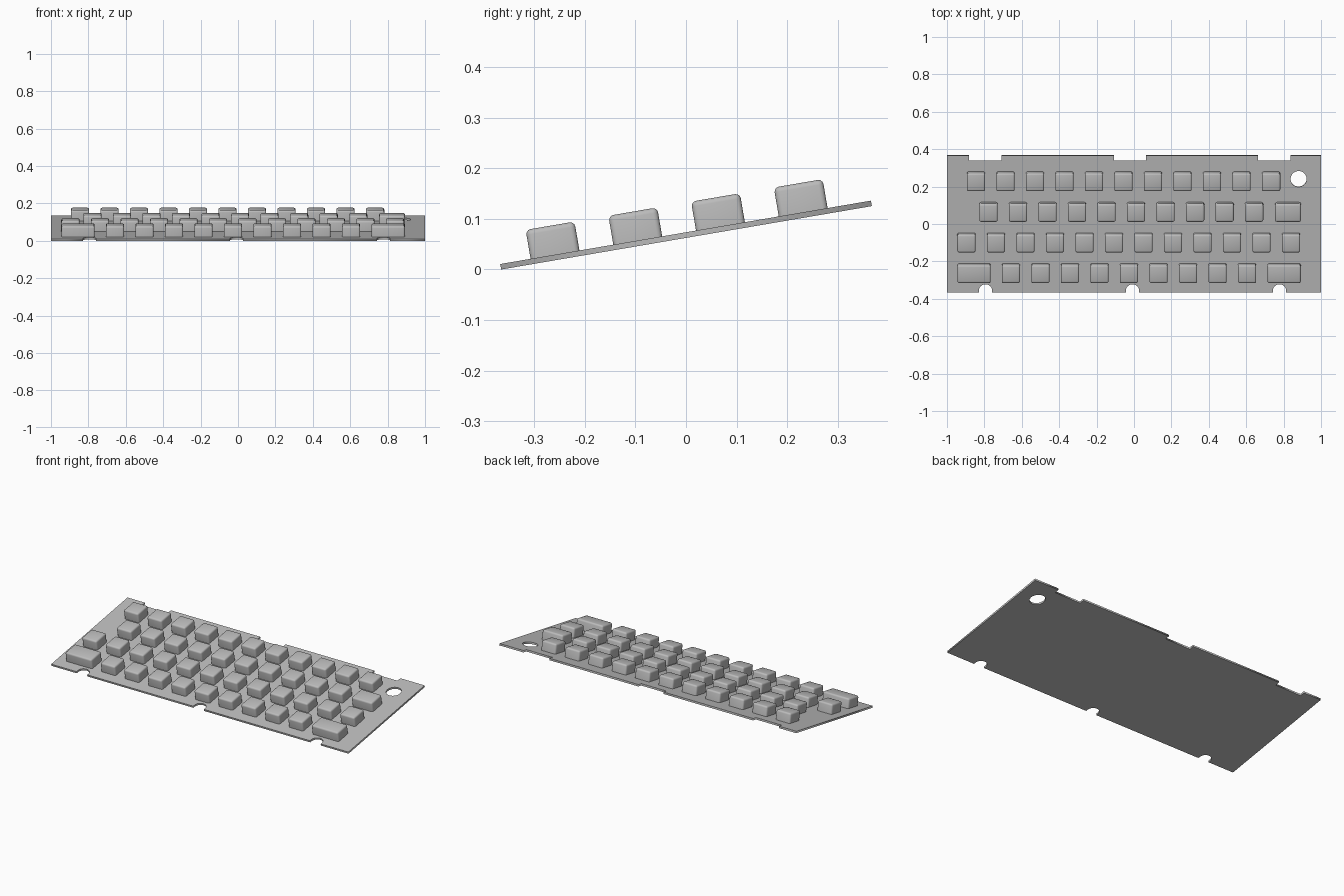
import bpy, bmesh
from math import radians, sin, cos, pi
from mathutils import Matrix, Vector

if "Cube" in bpy.data.objects:
    bpy.data.objects.remove(bpy.data.objects["Cube"])

TILT = radians(9.7)
HALF_X, HALF_Y, THICK = 1.0, 0.372, 0.011
KEY, KEY_H, PITCH = 0.098, 0.058, 0.1578
# Everything is laid out flat, then tilted up toward the back
FRAME = Matrix.Translation((0, 0.001, HALF_Y * sin(TILT))) @ Matrix.Rotation(TILT, 4, 'X')

grey = bpy.data.materials.new("plain grey")
grey.use_nodes = True
colour = (0.5, 0.5, 0.5, 1)
grey.diffuse_color = colour
grey.node_tree.nodes["Principled BSDF"].inputs["Base Color"].default_value = colour


def arc(cx, cy, r, start, end, steps):
    return [(cx + r * cos(start + (end - start) * i / steps),
             cy + r * sin(start + (end - start) * i / steps)) for i in range(steps + 1)]


# Plate outline: round slots along the front, shallow notches along the back
outline = [(-HALF_X, -HALF_Y)]
for x in (-0.794, -0.008, 0.778):
    outline.append((x - 0.036, -HALF_Y))
    outline += arc(x, -HALF_Y + 0.01, 0.036, pi, 0, 16)
    outline.append((x + 0.036, -HALF_Y))
outline += [(HALF_X, -HALF_Y), (HALF_X, HALF_Y)]
for a, b in ((0.837, 0.663), (0.064, -0.106), (-0.708, -0.882)):
    low = HALF_Y - 0.028
    outline += [(a, HALF_Y), (a, low), (b, low), (b, HALF_Y)]
outline.append((-HALF_X, HALF_Y))
hole = arc(0.88, 0.245, 0.043, 0, 2 * pi, 32)[:-1]

curve = bpy.data.curves.new("plate", 'CURVE')
curve.dimensions, curve.fill_mode, curve.extrude = '2D', 'BOTH', THICK / 2
for loop in (outline, hole):
    spline = curve.splines.new('POLY')
    spline.points.add(len(loop) - 1)
    for p, (x, y) in zip(spline.points, loop):
        p.co = (x, y, 0, 1)
    spline.use_cyclic_u = True
plate = bpy.data.objects.new("plate", curve)
bpy.context.collection.objects.link(plate)
plate.matrix_world = FRAME @ Matrix.Translation((0, 0, THICK / 2))
bpy.context.view_layer.objects.active = plate
plate.select_set(True)
bpy.ops.object.convert(target='MESH')
plate = bpy.context.object
plate.data.materials.clear()
plate.data.materials.append(grey)


# Key caps: blocks with softly rounded top and corner edges
def key_mesh(width):
    bm = bmesh.new()
    bmesh.ops.create_cube(bm, size=1)
    bm.transform(Matrix.Translation((0, 0, KEY_H / 2)) @ Matrix.Diagonal((width, KEY, KEY_H, 1)))
    edges = [e for e in bm.edges if max(v.co.z for v in e.verts) > KEY_H / 2]
    bmesh.ops.bevel(bm, geom=edges, offset=0.01, segments=3, profile=0.5, affect='EDGES')
    mesh = bpy.data.meshes.new("key")
    bm.to_mesh(mesh)
    bm.free()
    mesh.materials.append(grey)
    return mesh


keys = []


def add_key(name, mesh, x, y):
    ob = bpy.data.objects.new(name, mesh)
    bpy.context.collection.objects.link(ob)
    ob.matrix_world = FRAME @ Matrix.Translation((x, y, THICK))
    keys.append(ob)


square, medium, wide = key_mesh(KEY), key_mesh(0.138), key_mesh(0.178)
# Rows from front to back: first key centre, key count
rows = ((-0.658, 9), (-0.896, 12), (-0.778, 10), (-0.845, 11))
row_y = [-0.262 + 0.166 * i for i in range(4)]
for r, (start, count) in enumerate(rows):
    for i in range(count):
        add_key(f"key_row{r + 1}_{i + 1}", square, start + i * PITCH, row_y[r])
add_key("wide_key_right", wide, -0.855, row_y[0])
add_key("wide_key_left", wide, 0.803, row_y[0])
add_key("medium_key", medium, 0.8235, row_y[2])

# Smooth the rounded edges, keeping the flat faces crisp
bpy.ops.object.select_all(action='DESELECT')
for ob in keys:
    ob.select_set(ob.name in ("key_row1_1", "wide_key_right", "medium_key"))
bpy.context.view_layer.objects.active = keys[0]
bpy.ops.object.shade_smooth_by_angle(angle=radians(40))
